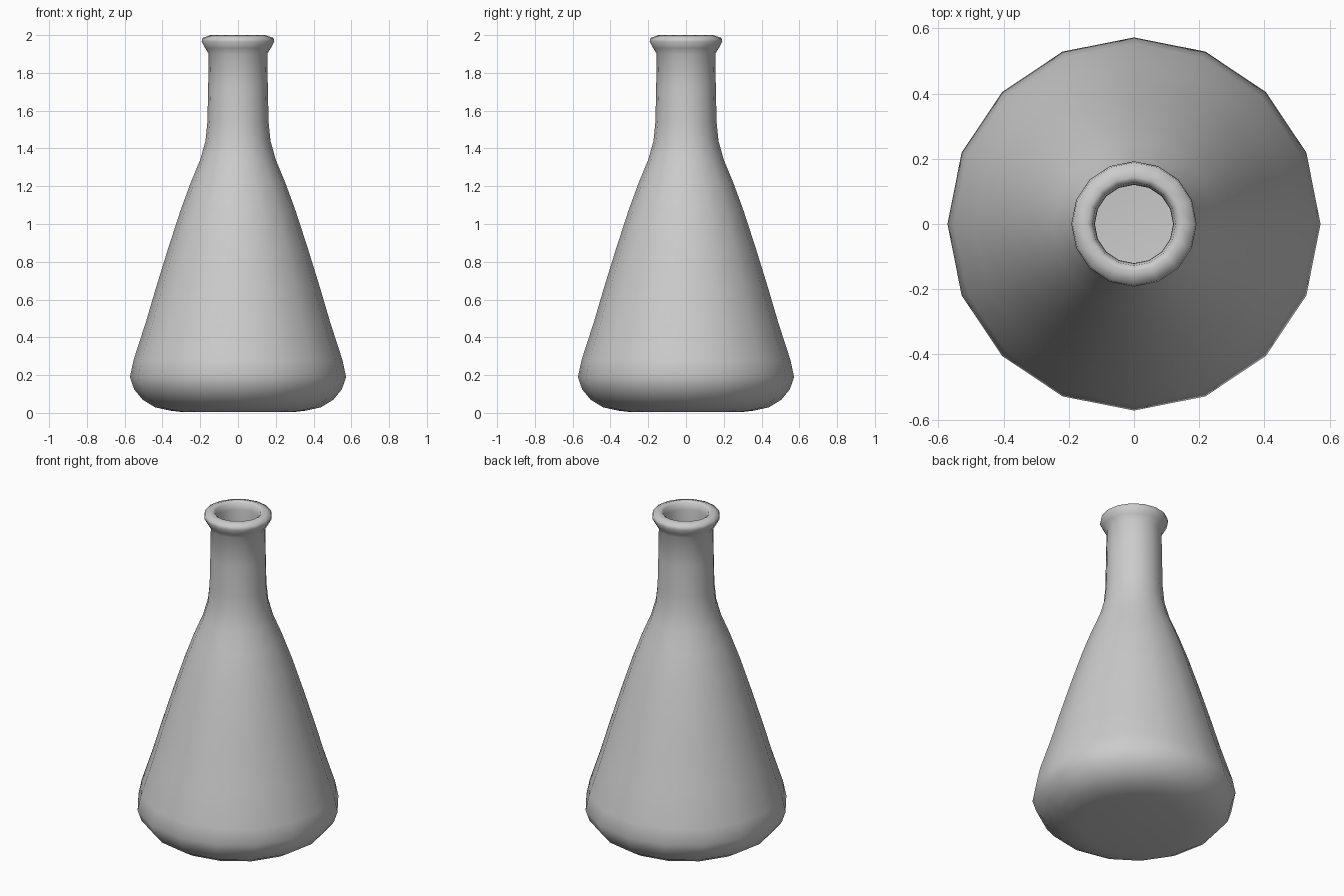
import bpy, bmesh
from math import cos, sin, pi

SIDES = 16

# (radius, height) from the base centre, up the outside, over the lip, down the inside
PROFILE = [
    (0, 0.005), (0.30, 0.005), (0.36, 0.012), (0.44, 0.03), (0.505, 0.07),
    (0.55, 0.125), (0.572, 0.19), (0.553, 0.28), (0.488, 0.48), (0.435, 0.66),
    (0.37, 0.87), (0.305, 1.07), (0.25, 1.22), (0.20, 1.34), (0.172, 1.44),
    (0.162, 1.54), (0.158, 1.72), (0.155, 1.90),
    # rolled lip
    (0.173, 1.93), (0.192, 1.965), (0.188, 1.985), (0.145, 2.0), (0.128, 1.988),
    # inner wall
    (0.121, 1.95), (0.12, 1.72), (0.123, 1.54), (0.135, 1.44), (0.163, 1.33),
    (0.213, 1.21), (0.268, 1.06), (0.333, 0.86), (0.398, 0.65), (0.45, 0.47),
    (0.515, 0.27), (0.532, 0.19), (0.515, 0.14), (0.48, 0.10), (0.42, 0.065),
    (0.34, 0.045), (0, 0.04),
]


def lathe(name, profile, sides):
    bm = bmesh.new()
    rings = []
    for r, z in profile:
        if r == 0:
            rings.append([bm.verts.new((0, 0, z))] * sides)
        else:
            rings.append([bm.verts.new((r * cos(2 * pi * i / sides),
                                        r * sin(2 * pi * i / sides), z))
                          for i in range(sides)])
    for a, b in zip(rings, rings[1:]):
        for i in range(sides):
            j = (i + 1) % sides
            corners = list(dict.fromkeys((a[i], a[j], b[j], b[i])))
            bm.faces.new(corners).smooth = True
    bmesh.ops.recalc_face_normals(bm, faces=bm.faces)
    mesh = bpy.data.meshes.new(name)
    bm.to_mesh(mesh)
    bm.free()
    obj = bpy.data.objects.new(name, mesh)
    bpy.context.collection.objects.link(obj)
    return obj


# hollow conical flask
lathe("conical_flask", PROFILE, SIDES)
